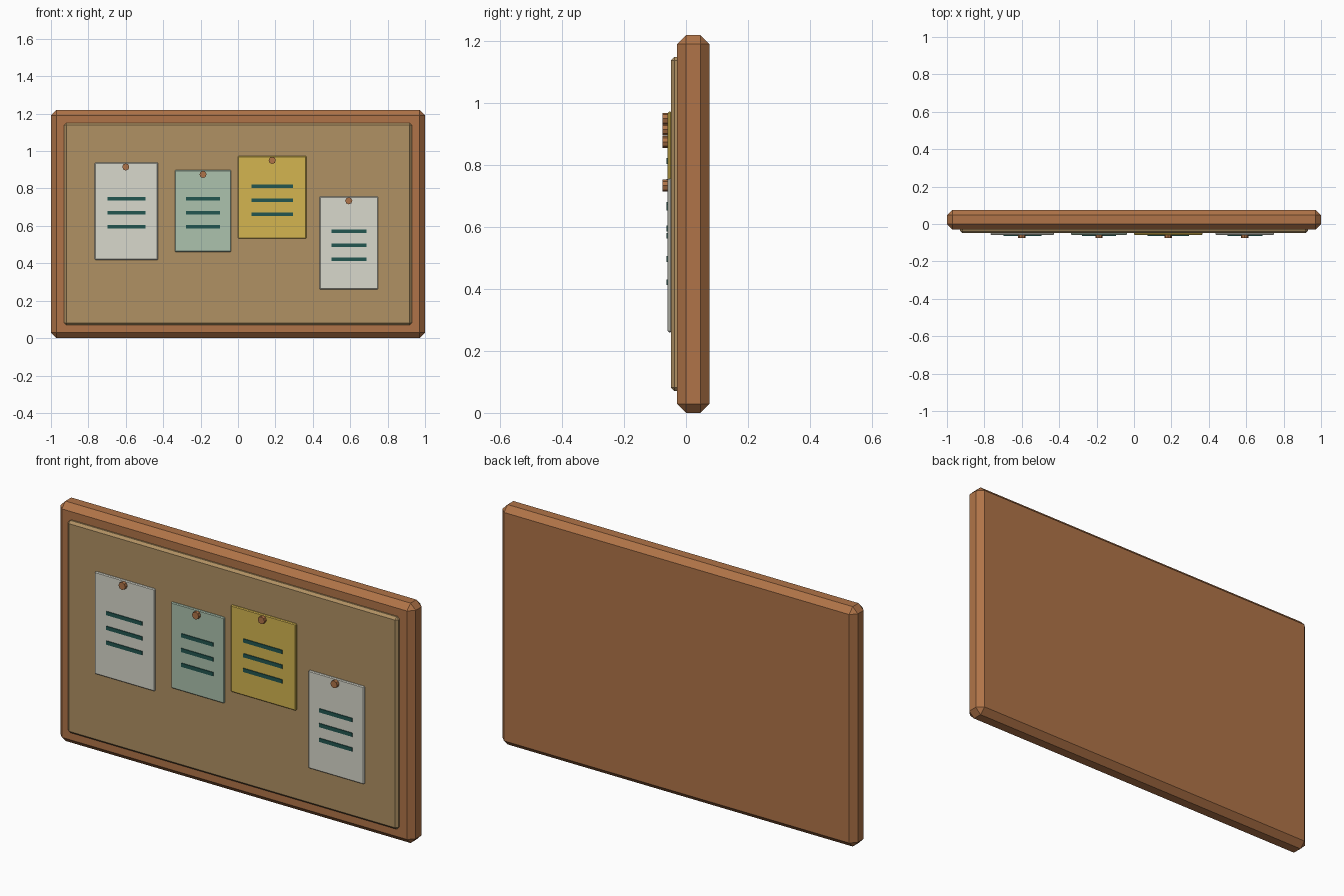
import bpy
import math

cube = bpy.data.objects.get("Cube")
if cube:
    bpy.data.objects.remove(cube, do_unlink=True)


def material(name, srgb):
    linear = [((c / 255 + 0.055) / 1.055) ** 2.4 for c in srgb] + [1]
    mat = bpy.data.materials.new(name)
    mat.use_nodes = True
    mat.diffuse_color = linear
    mat.node_tree.nodes["Principled BSDF"].inputs["Base Color"].default_value = linear
    return mat


wood = material("warm wood", (176, 116, 72))
cork = material("cork", (176, 145, 99))
white = material("off white paper", (216, 216, 204))
green = material("pale green paper", (172, 194, 174))
yellow = material("yellow paper", (212, 181, 80))
ink = material("dark teal ink", (34, 86, 80))


def box(name, mat, x, y, z, bevel=0):
    """Box from (min, max) ranges, with an optional chamfer."""
    bpy.ops.mesh.primitive_cube_add(size=1, location=[sum(r) / 2 for r in (x, y, z)])
    obj = bpy.context.object
    obj.name = name
    obj.scale = [r[1] - r[0] for r in (x, y, z)]
    bpy.ops.object.transform_apply(location=False, rotation=False, scale=True)
    obj.data.materials.append(mat)
    if bevel:
        mod = obj.modifiers.new("chamfer", "BEVEL")
        mod.width = bevel
        mod.segments = 1
    return obj


# Wooden backing and raised cork panel
box("frame", wood, (-1, 1), (-0.029, 0.076), (0, 1.22), 0.029)
box("cork_panel", cork, (-0.93, 0.93), (-0.049, -0.005), (0.07, 1.15), 0.012)

# Notes: paper, x range, z range, pin x, height of the top written line
notes = [
    (white, (-0.766, -0.428), (0.418, 0.938), -0.6, 0.746),
    (green, (-0.337, -0.037), (0.461, 0.898), -0.187, 0.746),
    (yellow, (0, 0.366), (0.532, 0.973), 0.183, 0.813),
    (white, (0.436, 0.749), (0.26, 0.757), 0.592, 0.572),
]
for i, (paper, x, z, pin_x, line_z) in enumerate(notes, 1):
    box(f"note_{i}", paper, x, (-0.059, -0.046), z, 0.004)

    # Three written lines
    mid, half = sum(x) / 2, (x[1] - x[0]) * 0.3
    for k in range(3):
        h = line_z - k * 0.075
        box(f"note_{i}_line_{k + 1}", ink, (mid - half, mid + half),
            (-0.063, -0.056), (h - 0.0095, h + 0.0095))

    # Push pin
    bpy.ops.mesh.primitive_cylinder_add(
        vertices=8, radius=0.019, depth=0.022,
        location=(pin_x, -0.065, z[1] - 0.023), rotation=(math.pi / 2, 0, 0))
    pin = bpy.context.object
    pin.name = f"pin_{i}"
    pin.data.materials.append(wood)
